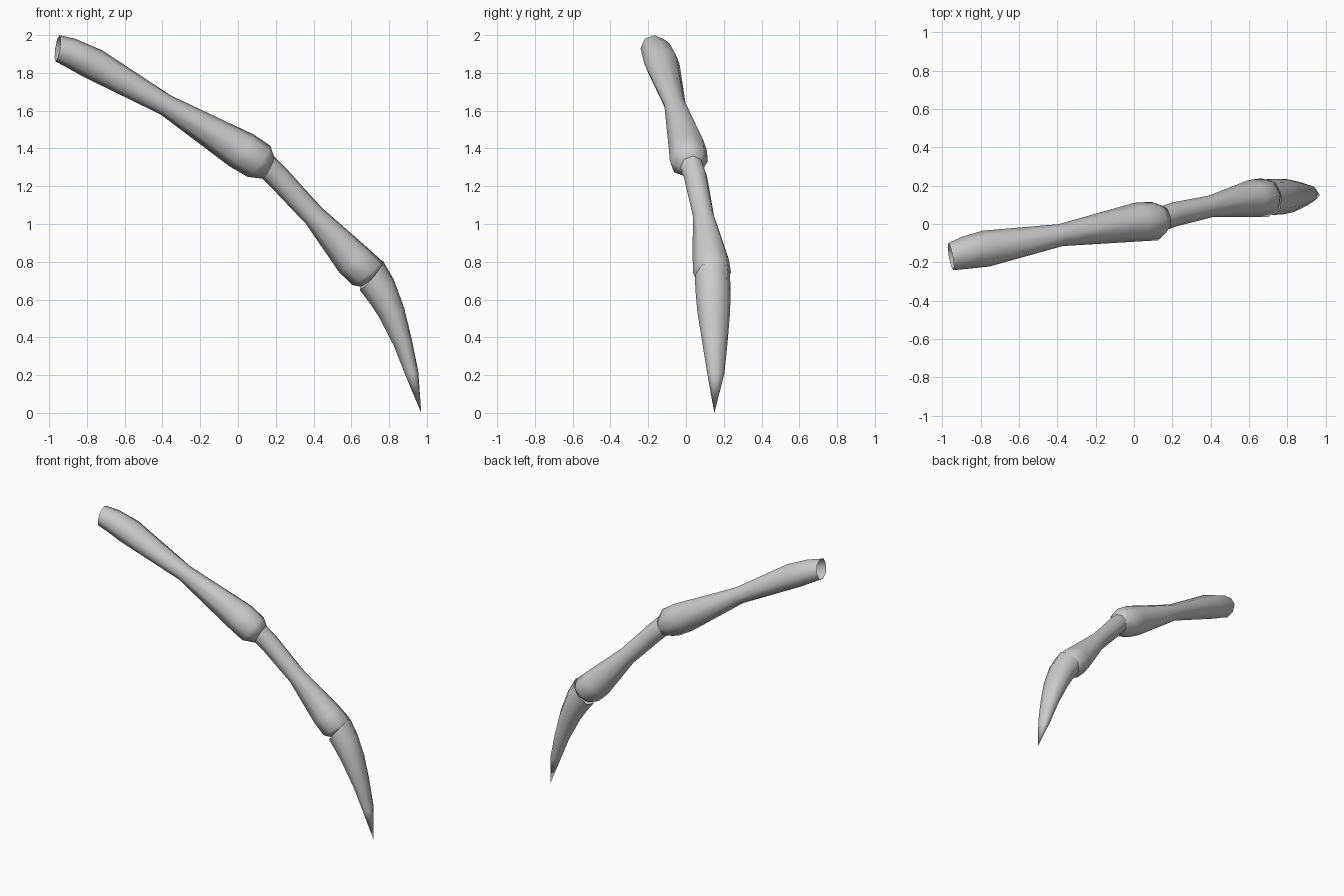
import bpy, bmesh, math
from mathutils import Vector

if "Cube" in bpy.data.objects:
    bpy.data.objects.remove(bpy.data.objects["Cube"])

SIDES = 8
YAW = 0.18  # sideways drift of the limb per unit of x


def limb(name, rings, tip=None, cap_end=False):
    """Loft rings given as (top x, top z, bottom x, bottom z, centre y, half width)."""
    bm = bmesh.new()
    side = Vector((-YAW, 1, 0)).normalized()
    loops = []
    for tx, tz, bx, bz, yc, w in rings:
        c = Vector(((tx + bx) / 2, yc, (tz + bz) / 2))
        ux = (tx - bx) / 2
        up = Vector((ux, ux * YAW, (tz - bz) / 2))
        loop = []
        for i in range(SIDES):
            a = 2 * math.pi * i / SIDES
            loop.append(bm.verts.new(c + up * math.cos(a) + side * (w * math.sin(a))))
        loops.append(loop)
    for a, b in zip(loops, loops[1:]):
        for i in range(SIDES):
            j = (i + 1) % SIDES
            bm.faces.new((a[i], a[j], b[j], b[i]))
    last = loops[-1]
    if tip:
        t = bm.verts.new(tip)
        for i in range(SIDES):
            bm.faces.new((last[i], last[(i + 1) % SIDES], t))
    if cap_end:
        bm.faces.new(last)
    bmesh.ops.recalc_face_normals(bm, faces=bm.faces)
    me = bpy.data.meshes.new(name)
    bm.to_mesh(me)
    bm.free()
    ob = bpy.data.objects.new(name, me)
    bpy.context.collection.objects.link(ob)
    bpy.ops.object.select_all(action='DESELECT')
    ob.select_set(True)
    bpy.context.view_layer.objects.active = ob
    bpy.ops.object.shade_smooth_by_angle(angle=math.radians(60))
    return ob


# Upper segment, open at the root
limb("upper_segment", [
    (-.945, 2.0, -.965, 1.86, -.17, .072),
    (-.86, 1.98, -.90, 1.825, -.15, .085),
    (-.72, 1.92, -.82, 1.78, -.128, .095),
    (-.355, 1.68, -.41, 1.58, -.058, .058),
    (.08, 1.475, -.045, 1.305, .01, .102),
    (.17, 1.415, .05, 1.25, .015, .102),
    (.19, 1.36, .13, 1.24, .03, .066),
], cap_end=True)

# Middle segment, seated in the upper joint
limb("middle_segment", [
    (.19, 1.36, .12, 1.25, .03, .064),
    (.25, 1.30, .17, 1.20, .05, .063),
    (.44, 1.09, .36, 1.0, .092, .057),
    (.69, .87, .535, .745, .132, .098),
    (.762, .805, .605, .677, .138, .102),
    (.765, .77, .65, .668, .142, .075),
], cap_end=True)

# Curved claw tapering to a point
limb("claw", [
    (.768, .805, .645, .65, .14, .095),
    (.825, .705, .695, .585, .143, .094),
    (.88, .555, .745, .51, .147, .088),
    (.92, .39, .825, .355, .153, .068),
    (.955, .215, .886, .2, .158, .046),
], tip=(.97, .15, 0))
